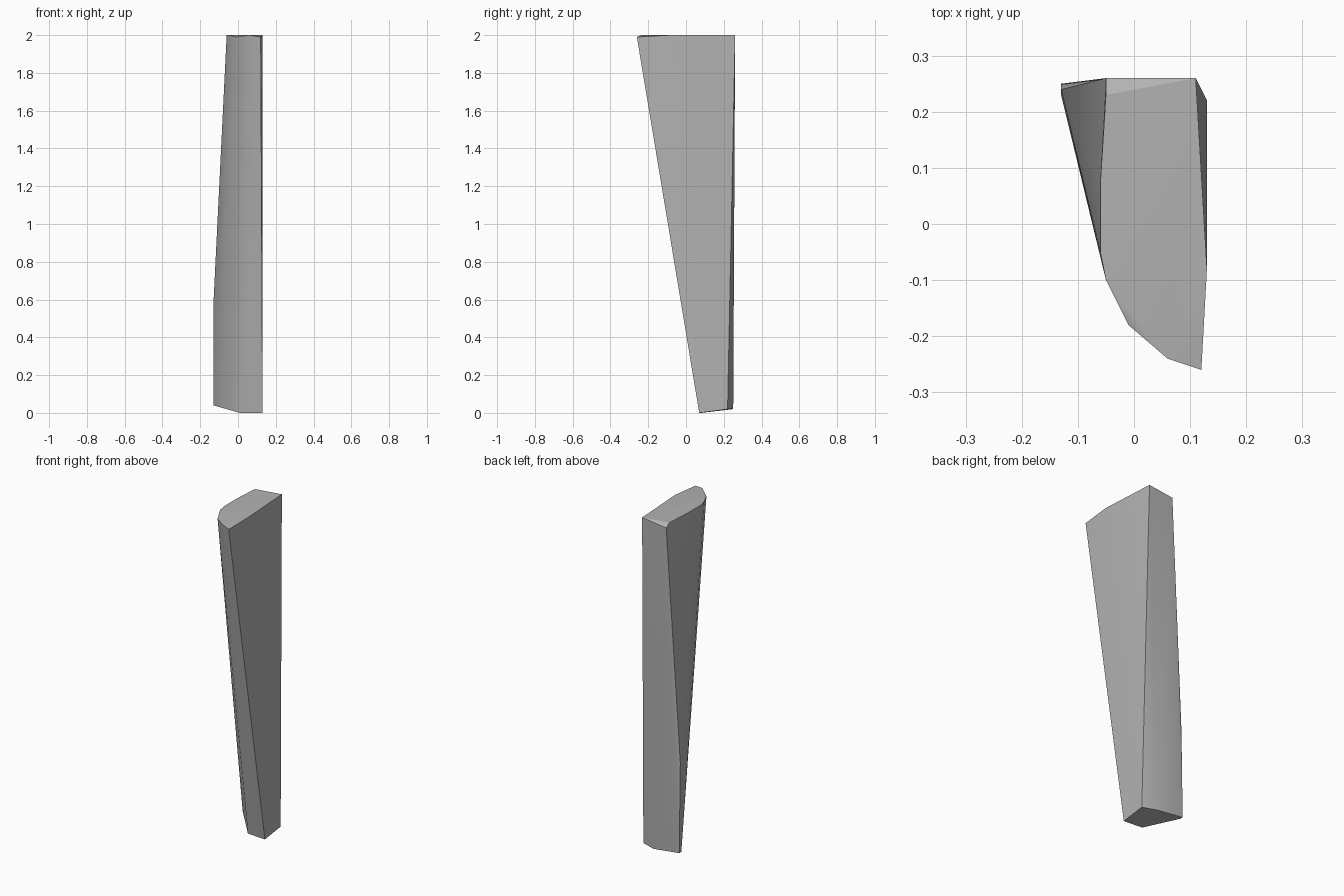
import bpy
import bmesh
import math

default = bpy.data.objects.get("Cube")
if default:
    bpy.data.objects.remove(default, do_unlink=True)

# Plain grey material
grey = bpy.data.materials.new("plain_grey")
grey.use_nodes = True
colour = (0.45, 0.45, 0.45, 1)
grey.diffuse_color = colour
grey.node_tree.nodes["Principled BSDF"].inputs["Base Color"].default_value = colour

# Wide upper outline, with a slightly dipped tip and back corner
top_ring = [
    (.12, -.26, 1.99), (.06, -.24, 2), (-.01, -.18, 1.99), (-.05, -.1, 2),
    (-.06, -.05, 2), (-.06, .07, 2), (-.05, .23, 2), (-.05, .26, 1.98),
    (.11, .26, 2), (.13, -.08, 2),
]
# Narrow lower outline, rising towards the right rear
bottom_ring = [
    (.13, .07, 0), (.01, .08, 0), (-.13, .23, .04),
    (-.13, .25, .04), (.04, .25, .02), (.13, .22, .02),
]
# Corner where the right side facet meets the back
side_corner = [(-.13, .24, .58)]


def build_shard(name, points, material):
    """Wrap the corner points in flat facets to make one closed shard."""
    bm = bmesh.new()
    for point in points:
        bm.verts.new(point)
    hull = bmesh.ops.convex_hull(bm, input=bm.verts)
    loose = {v for v in hull["geom_interior"] + hull["geom_unused"]
             if isinstance(v, bmesh.types.BMVert)}
    bmesh.ops.delete(bm, geom=list(loose), context="VERTS")
    bmesh.ops.recalc_face_normals(bm, faces=bm.faces)

    mesh = bpy.data.meshes.new(name)
    bm.to_mesh(mesh)
    bm.free()
    mesh.materials.append(material)
    shard = bpy.data.objects.new(name, mesh)
    bpy.context.collection.objects.link(shard)
    return shard


# Tapered shard with soft curved front and back, sharp at the cut planes
shard = build_shard("tapered_shard", top_ring + bottom_ring + side_corner, grey)
bpy.ops.object.select_all(action="DESELECT")
shard.select_set(True)
bpy.context.view_layer.objects.active = shard
bpy.ops.object.shade_smooth_by_angle(angle=math.radians(30))
